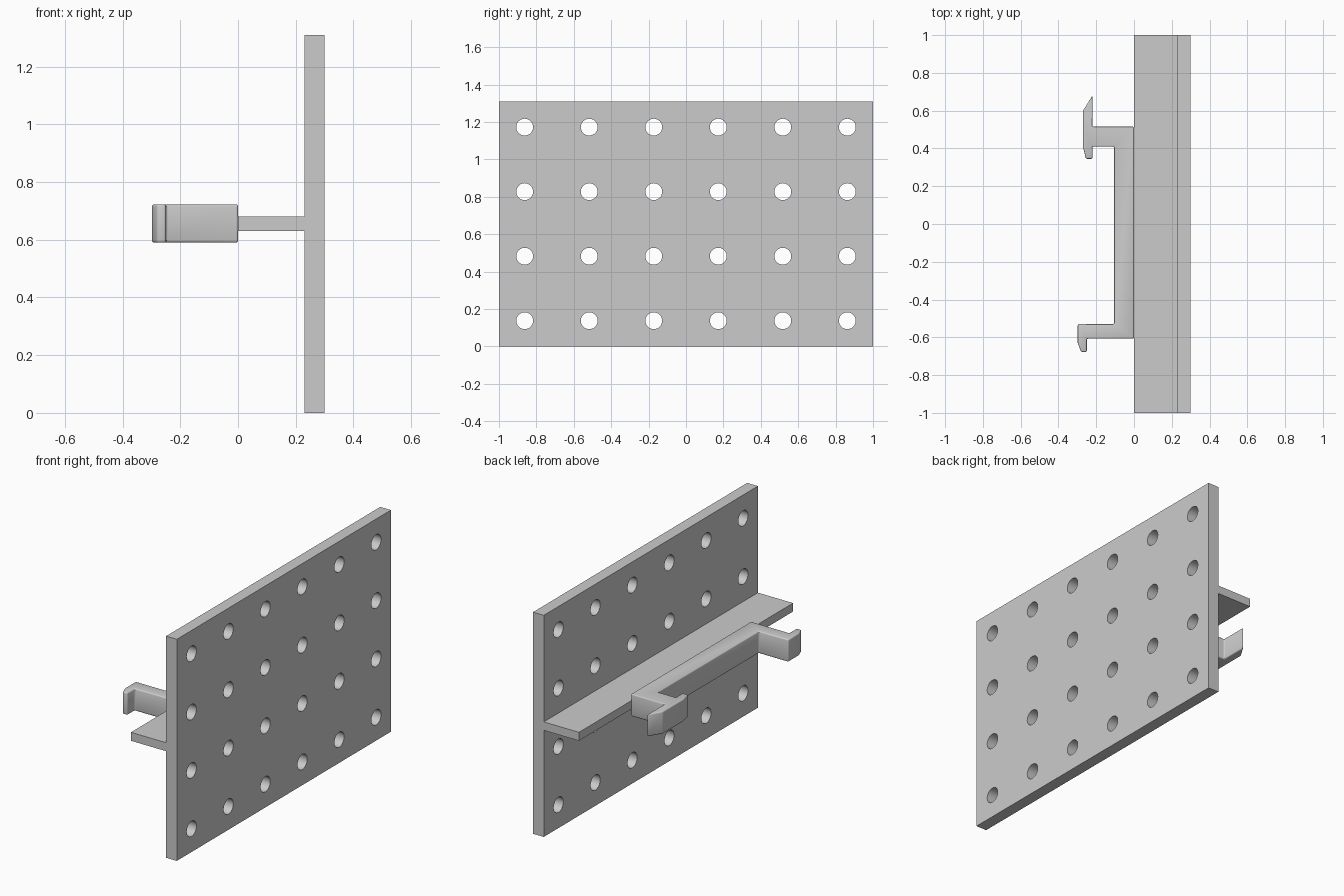
import bpy
import bmesh
from mathutils import Matrix, Vector

cube = bpy.data.objects.get("Cube")
if cube:
    bpy.data.objects.remove(cube, do_unlink=True)

grey = bpy.data.materials.new("light_grey")
grey.use_nodes = True
grey.diffuse_color = (0.6, 0.6, 0.6, 1)
grey.node_tree.nodes["Principled BSDF"].inputs["Base Color"].default_value = (0.6, 0.6, 0.6, 1)


def make_object(name, bm):
    bmesh.ops.recalc_face_normals(bm, faces=bm.faces)
    mesh = bpy.data.meshes.new(name)
    bm.to_mesh(mesh)
    bm.free()
    mesh.materials.append(grey)
    obj = bpy.data.objects.new(name, mesh)
    bpy.context.collection.objects.link(obj)
    return obj


def box(name, low, high):
    low, high = Vector(low), Vector(high)
    bm = bmesh.new()
    bmesh.ops.create_cube(bm, size=1, matrix=Matrix.Translation((low + high) / 2)
                          @ Matrix.Diagonal((high - low).to_4d()))
    return make_object(name, bm)


def activate(obj):
    bpy.ops.object.select_all(action="DESELECT")
    obj.select_set(True)
    bpy.context.view_layer.objects.active = obj


# Upright panel with a regular grid of round holes
panel = box("panel", (0.23, -1, 0), (0.3, 1, 1.31))
PITCH = 0.345
bm = bmesh.new()
for row in range(4):
    for col in range(6):
        centre = (0.265, (col - 2.5) * PITCH, 0.655 + (row - 1.5) * PITCH)
        bmesh.ops.create_cone(bm, cap_ends=True, segments=32, radius1=0.045, radius2=0.045,
                              depth=0.2, matrix=Matrix.Translation(centre)
                              @ Matrix.Rotation(1.5707963, 4, "Y"))
cutter = make_object("hole_cutter", bm)
cutter.hide_render = True
cut = panel.modifiers.new("holes", "BOOLEAN")
cut.operation = "DIFFERENCE"
cut.solver = "EXACT"
cut.object = cutter
activate(panel)
bpy.ops.object.modifier_apply(modifier=cut.name)
bpy.data.objects.remove(cutter, do_unlink=True)
bpy.ops.object.shade_smooth_by_angle()

# Horizontal rib joining the panel to the clip
box("rib", (0, -1, 0.63), (0.23, 1, 0.68))

# Rail clip: hooked outline extruded upwards, with softened edges
outline = [
    (0, -0.607), (0, 0.515), (-0.22, 0.515), (-0.22, 0.68), (-0.27, 0.6),
    (-0.27, 0.41), (-0.255, 0.345), (-0.22, 0.345), (-0.22, 0.41), (-0.105, 0.41),
    (-0.105, -0.53), (-0.298, -0.53), (-0.298, -0.63), (-0.28, -0.677),
    (-0.25, -0.677), (-0.25, -0.607),
]
bm = bmesh.new()
base = bm.faces.new([bm.verts.new((x, y, 0.59)) for x, y in outline])
top = bmesh.ops.extrude_face_region(bm, geom=[base])["geom"]
bmesh.ops.translate(bm, vec=(0, 0, 0.132),
                    verts=[v for v in top if isinstance(v, bmesh.types.BMVert)])
clip = make_object("rail_clip", bm)
bevel = clip.modifiers.new("soft_edges", "BEVEL")
bevel.width = 0.007
bevel.segments = 3
bevel.limit_method = "ANGLE"
bevel.angle_limit = 0.5
activate(clip)
bpy.ops.object.modifier_apply(modifier=bevel.name)
bpy.ops.object.shade_smooth_by_angle()
